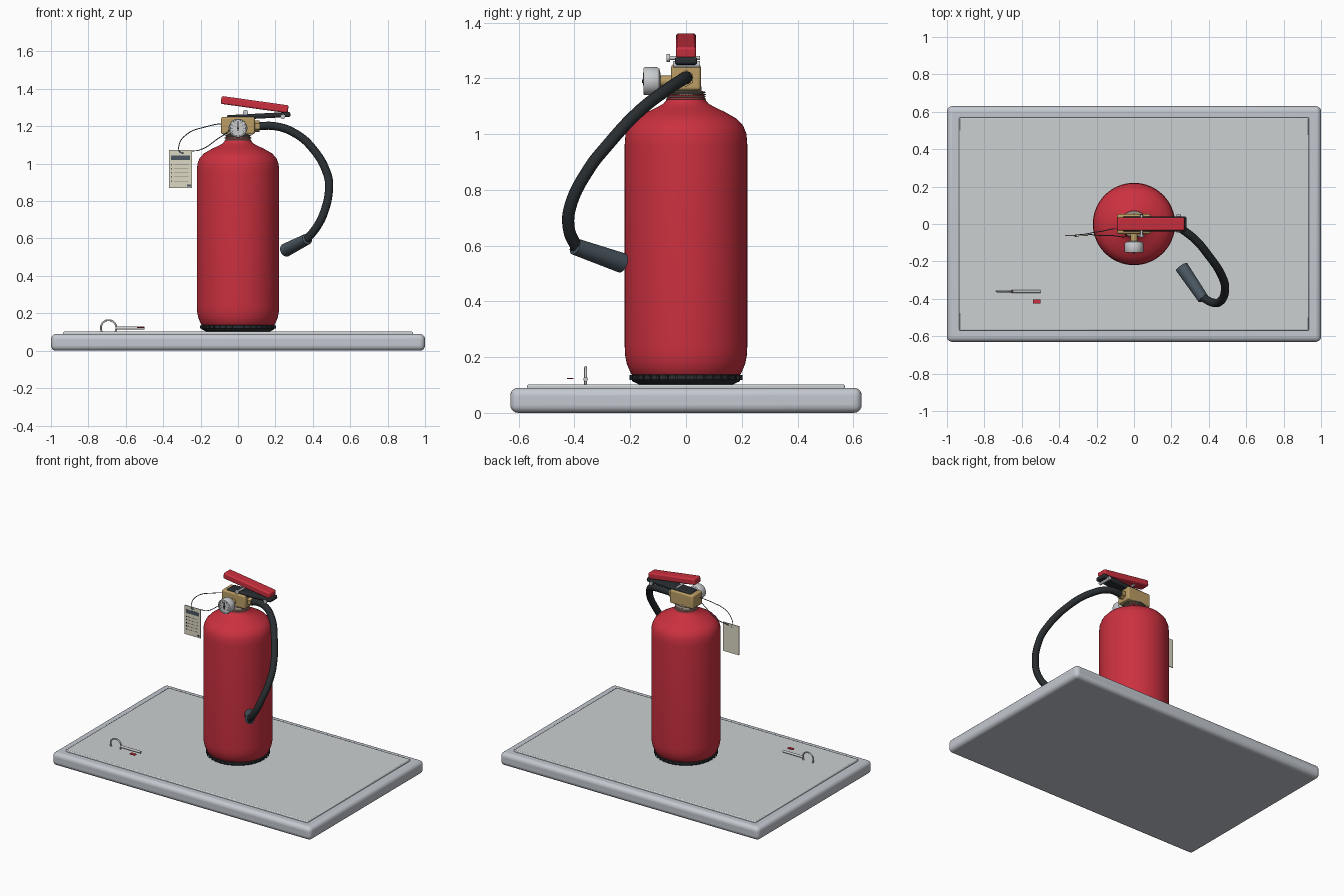
import bpy, bmesh, math
from mathutils import Vector

if "Cube" in bpy.data.objects:
    bpy.data.objects.remove(bpy.data.objects["Cube"])


def mat(name, r, g, b):
    m = bpy.data.materials.new(name)
    m.diffuse_color = (r, g, b, 1)
    m.use_nodes = True
    m.node_tree.nodes["Principled BSDF"].inputs["Base Color"].default_value = m.diffuse_color
    return m


RED = mat("red_paint", 0.60, 0.03, 0.05)
BLACK = mat("black_rubber", 0.022, 0.027, 0.03)
SLATE = mat("slate_plastic", 0.07, 0.095, 0.12)
BRASS = mat("brass", 0.50, 0.34, 0.13)
DULL = mat("dull_thread", 0.30, 0.24, 0.19)
STEEL = mat("steel", 0.58, 0.60, 0.62)
BASE = mat("base_grey", 0.55, 0.58, 0.63)
PLATE = mat("plate_grey", 0.60, 0.63, 0.64)
WHITE = mat("dial_white", 0.85, 0.85, 0.83)
CARD = mat("card", 0.72, 0.69, 0.56)


def finish(name, bm, m, bevel=0.0, segs=3):
    bmesh.ops.recalc_face_normals(bm, faces=bm.faces)
    me = bpy.data.meshes.new(name)
    bm.to_mesh(me)
    bm.free()
    ob = bpy.data.objects.new(name, me)
    bpy.context.collection.objects.link(ob)
    me.materials.append(m)
    if bevel:
        mod = ob.modifiers.new("bevel", 'BEVEL')
        mod.width, mod.segments = bevel, segs
        mod.limit_method = 'ANGLE'
    bpy.ops.object.select_all(action='DESELECT')
    ob.select_set(True)
    bpy.context.view_layer.objects.active = ob
    bpy.ops.object.shade_smooth_by_angle(angle=math.radians(40))
    return ob


def box(name, lo, hi, m, bevel=0.0, segs=3, rot=(0, 0, 0)):
    lo, hi = Vector(lo), Vector(hi)
    bm = bmesh.new()
    bmesh.ops.create_cube(bm, size=1)
    bmesh.ops.scale(bm, vec=hi - lo, verts=bm.verts)
    ob = finish(name, bm, m, bevel, segs)
    ob.location = (lo + hi) / 2
    ob.rotation_euler = rot
    return ob


def lathe(name, prof, m, loc=(0, 0, 0), axis=(0, 0, 1), n=48):
    """Spin (radius, height) points round an axis and cap both ends."""
    bm = bmesh.new()
    rings = [[bm.verts.new((r * math.cos(2 * math.pi * i / n),
                            r * math.sin(2 * math.pi * i / n), z))
              for i in range(n)] for r, z in prof]
    for a, b in zip(rings, rings[1:]):
        for i in range(n):
            j = (i + 1) % n
            bm.faces.new((a[i], a[j], b[j], b[i]))
    bm.faces.new(rings[0])
    bm.faces.new(rings[-1])
    ob = finish(name, bm, m)
    ob.location = loc
    ob.rotation_euler = Vector((0, 0, 1)).rotation_difference(Vector(axis)).to_euler()
    return ob


def rod(name, a, b, r, m, n=20):
    a, b = Vector(a), Vector(b)
    return lathe(name, [(r, 0), (r, (b - a).length)], m, a, b - a, n)


def tube(name, pts, r, m, cyclic=False, res=3):
    cu = bpy.data.curves.new(name, 'CURVE')
    cu.dimensions = '3D'
    cu.bevel_depth, cu.bevel_resolution = r, res
    cu.use_fill_caps = True
    sp = cu.splines.new('BEZIER')
    sp.bezier_points.add(len(pts) - 1)
    for p, co in zip(sp.bezier_points, pts):
        p.co = co
        p.handle_left_type = p.handle_right_type = 'AUTO'
    sp.use_cyclic_u = cyclic
    cu.materials.append(m)
    ob = bpy.data.objects.new(name, cu)
    bpy.context.collection.objects.link(ob)
    return ob


# Display base and raised plate
box("base", (-1, -0.63, 0), (1, 0.63, 0.09), BASE, 0.028, 5)
box("base_plate", (-0.935, -0.57, 0.07), (0.935, 0.57, 0.102), PLATE, 0.006, 2)

# Cylinder body
lathe("tank", [(0.185, 0.128), (0.198, 0.142), (0.212, 0.175), (0.218, 0.205), (0.22, 0.24),
               (0.22, 0.96), (0.217, 1.0), (0.205, 1.03), (0.182, 1.055), (0.14, 1.079),
               (0.10, 1.098), (0.08, 1.11), (0.068, 1.125), (0.065, 1.145)], RED, n=64)

# Rubber foot ring with ribs
lathe("foot_ring", [(0.165, 0.10), (0.19, 0.112), (0.197, 0.12), (0.197, 0.136), (0.18, 0.14)],
      BLACK, n=64)
for i in range(36):
    a = 2 * math.pi * i / 36
    rib = box("foot_rib", (-0.005, -0.004, -0.009), (0.005, 0.004, 0.009), BLACK)
    rib.location = (0.198 * math.cos(a), 0.198 * math.sin(a), 0.127)
    rib.rotation_euler = (0, 0, a)

# Threaded neck
prof = [(0.06, 1.12)]
for i in range(4):
    z = 1.122 + i * 0.008
    prof += [(0.062, z), (0.071, z + 0.003), (0.071, z + 0.005)]
lathe("neck_thread", prof + [(0.055, 1.155), (0.055, 1.17)], DULL)

# Brass valve block
box("valve_block", (-0.09, -0.053, 1.157), (0.09, 0.053, 1.25), BRASS, 0.01)
rod("hose_fitting", (0.085, 0, 1.2), (0.115, 0, 1.2), 0.03, BRASS, 6)

# Pressure gauge
Y = (0, -1, 0)
rod("gauge_stem", (0, -0.04, 1.19), (0, -0.10, 1.19), 0.02, BRASS)
lathe("gauge_case", [(0.03, 0), (0.045, 0.004), (0.05, 0.012), (0.05, 0.056), (0.047, 0.061),
                     (0.042, 0.061), (0.041, 0.055)], STEEL, (0, -0.092, 1.19), Y)
rod("gauge_dial", (0, -0.14, 1.19), (0, -0.149, 1.19), 0.041, WHITE, 40)
for i in range(9):
    a = math.radians(-120 + 30 * i)
    box("gauge_tick", (0.033 * math.sin(a) - 0.0015, -0.1505, 1.19 + 0.033 * math.cos(a) - 0.005),
        (0.033 * math.sin(a) + 0.0015, -0.148, 1.19 + 0.033 * math.cos(a) + 0.005),
        SLATE, rot=(0, a, 0))
box("gauge_needle", (-0.002, -0.155, 1.175), (0.002, -0.152, 1.22), BLACK)
rod("needle_hub", (0, -0.148, 1.19), (0, -0.157, 1.19), 0.006, BLACK, 16)

# Carry handle and squeeze lever
box("carry_handle", (-0.06, -0.04, 1.241), (0.28, 0.04, 1.268), BLACK, 0.009,
    rot=(0, math.radians(-3), 0))
box("squeeze_lever", (-0.092, -0.036, 1.295), (0.27, 0.036, 1.337), RED, 0.009,
    rot=(0, math.radians(8), 0))
rod("lever_rivet", (0.24, -0.046, 1.25), (0.24, 0.05, 1.25), 0.012, STEEL)
rod("lock_bolt", (0.04, -0.06, 1.273), (0.04, 0.05, 1.273), 0.007, STEEL)
rod("lock_bolt_head", (0.04, -0.058, 1.273), (0.04, -0.07, 1.273), 0.014, STEEL)

# Hose and nozzle
tube("hose", [(0.09, 0, 1.2), (0.2, -0.005, 1.2), (0.30, -0.06, 1.165), (0.40, -0.17, 1.08),
              (0.475, -0.29, 0.95), (0.487, -0.345, 0.88), (0.46, -0.415, 0.74),
              (0.42, -0.42, 0.66), (0.365, -0.392, 0.593)], 0.022, BLACK, res=5)
A, B = Vector((0.372, -0.402, 0.598)), Vector((0.255, -0.23, 0.538))
L = (B - A).length
lathe("nozzle", [(0.024, 0), (0.03, 0.004), (0.036, L), (0.026, L), (0.02, L - 0.05)],
      SLATE, A, B - A, 32)

# Inspection tag
box("tag", (-0.368, -0.063, 0.87), (-0.246, -0.058, 1.072), CARD)
box("tag_header", (-0.358, -0.0645, 1.02), (-0.256, -0.062, 1.045), SLATE)
for i in range(5):
    z = 0.995 - i * 0.022
    box("tag_check", (-0.358, -0.0642, z - 0.004), (-0.352, -0.062, z + 0.004), SLATE)
    box("tag_line", (-0.342, -0.0638, z - 0.0015), (-0.265, -0.062, z + 0.0015), DULL)
box("tag_stamp", (-0.272, -0.0642, 0.878), (-0.252, -0.062, 0.889), SLATE)
rod("tag_eyelet", (-0.307, -0.056, 1.058), (-0.307, -0.066, 1.058), 0.009, STEEL)

# Tag string loop
tube("tag_string", [(-0.307, -0.066, 1.06), (-0.315, -0.06, 1.10), (-0.27, -0.055, 1.16),
                    (-0.18, -0.04, 1.195), (-0.07, -0.03, 1.212), (-0.04, -0.057, 1.2),
                    (-0.12, -0.062, 1.125), (-0.2, -0.06, 1.075), (-0.27, -0.055, 1.066)],
     0.0025, SLATE, True, 1)

# Pulled safety pin and broken seal lying on the plate
tube("pin_ring", [(-0.692 + 0.041 * math.cos(math.pi * i / 4), -0.36,
                   0.122 + 0.041 * math.sin(math.pi * i / 4)) for i in range(8)],
     0.005, STEEL, True)
rod("pin_shaft", (-0.655, -0.36, 0.121), (-0.5, -0.36, 0.121), 0.008, STEEL)
box("broken_seal", (-0.54, -0.426, 0.121), (-0.50, -0.404, 0.126), RED)
